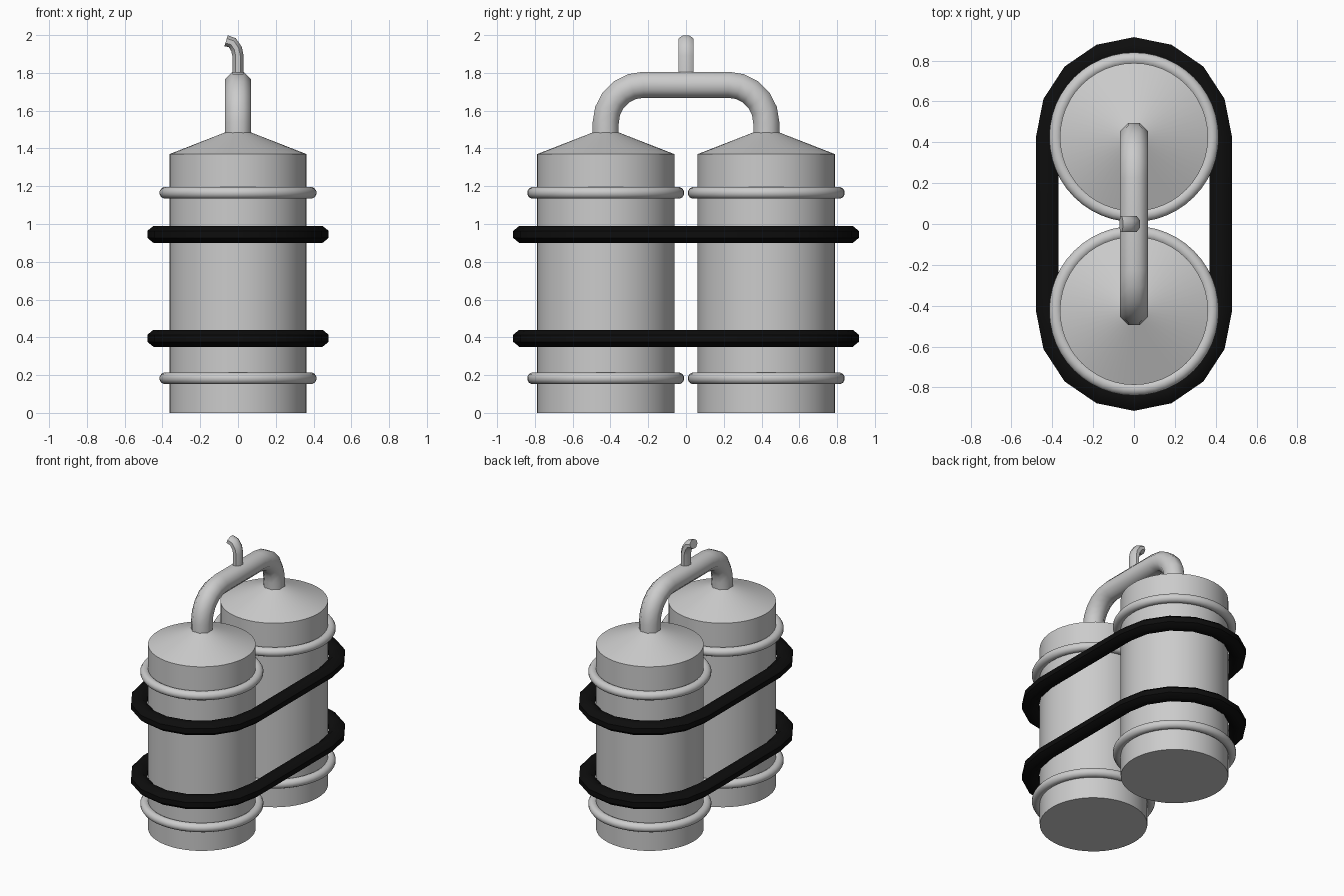
import bpy, bmesh, math
from mathutils import Vector

cube = bpy.data.objects.get("Cube")
if cube:
    bpy.data.objects.remove(cube)


def material(name, color, roughness):
    m = bpy.data.materials.new(name)
    m.use_nodes = True
    m.diffuse_color = color
    bsdf = m.node_tree.nodes["Principled BSDF"]
    bsdf.inputs["Base Color"].default_value = color
    bsdf.inputs["Roughness"].default_value = roughness
    return m


METAL = material("light grey metal", (0.6, 0.6, 0.6, 1), 0.5)
RUBBER = material("black rubber", (0.004, 0.004, 0.004, 1), 0.8)


def finish(name, bm, mat, angle=40):
    bmesh.ops.recalc_face_normals(bm, faces=bm.faces)
    mesh = bpy.data.meshes.new(name)
    bm.to_mesh(mesh)
    bm.free()
    mesh.materials.append(mat)
    obj = bpy.data.objects.new(name, mesh)
    bpy.context.collection.objects.link(obj)
    bpy.ops.object.select_all(action="DESELECT")
    obj.select_set(True)
    bpy.context.view_layer.objects.active = obj
    bpy.ops.object.shade_smooth_by_angle(angle=math.radians(angle))
    return obj


def skin(bm, rings, closed=False):
    """Join rings of vertices with quads; cap the ends of an open run."""
    n = len(rings[0])
    pairs = list(zip(rings, rings[1:]))
    if closed:
        pairs.append((rings[-1], rings[0]))
    for a, b in pairs:
        for i in range(n):
            j = (i + 1) % n
            bm.faces.new((a[i], a[j], b[j], b[i]))
    if not closed:
        bm.faces.new(rings[0])
        bm.faces.new(rings[-1])


def sweep(name, path, axis, width, depth, sides, mat, closed=False, angle=40):
    """Sweep an elliptical section along a flat path whose plane normal is axis."""
    bm = bmesh.new()
    axis = Vector(axis)
    path = [Vector(p) for p in path]
    last = len(path) - 1
    grow = 1 / math.cos(math.pi / sides)
    rings = []
    for k, p in enumerate(path):
        before = path[k - 1] if k or closed else p
        after = path[(k + 1) % len(path)] if k < last or closed else p
        side = axis.cross((after - before).normalized())
        ring = []
        for i in range(sides):
            t = 2 * math.pi * (i + 0.5) / sides
            ring.append(bm.verts.new(p + grow * (side * width * math.cos(t)
                                                 + axis * depth * math.sin(t))))
        rings.append(ring)
    skin(bm, rings, closed)
    return finish(name, bm, mat, angle)


def lathe(name, profile, y, sides, mat):
    bm = bmesh.new()
    rings = []
    for r, z in profile:
        angles = [2 * math.pi * i / sides for i in range(sides)]
        rings.append([bm.verts.new((r * math.cos(a), y + r * math.sin(a), z))
                      for a in angles])
    skin(bm, rings)
    return finish(name, bm, mat, 20)


def arc(cy, cz, r, start, end, steps):
    """Points of an arc in the plane x = 0, angles in degrees."""
    out = []
    for i in range(steps + 1):
        a = math.radians(start + (end - start) * i / steps)
        out.append((0, cy + r * math.cos(a), cz + r * math.sin(a)))
    return out


TANK_Y = 0.425

# Twin tanks with conical shoulders and raised hoops
for label, y in (("front", -TANK_Y), ("back", TANK_Y)):
    lathe(label + "_tank", [(0.363, 0), (0.363, 1.37), (0.068, 1.485)], y, 48, METAL)
    for level, z in (("lower", 0.183), ("upper", 1.165)):
        circle = []
        for i in range(48):
            a = 2 * math.pi * i / 48
            circle.append((0.383 * math.cos(a), y + 0.383 * math.sin(a), z))
        sweep(f"{label}_{level}_hoop", circle, (0, 0, 1), 0.032, 0.031, 12,
              METAL, closed=True, angle=60)

# Rubber straps looped around both tanks
for level, z in (("lower", 0.395), ("upper", 0.945)):
    loop = []
    for sign, start in ((1, 0), (-1, math.pi)):
        for i in range(9):
            a = start + math.pi * i / 8
            loop.append((0.425 * math.cos(a),
                         sign * TANK_Y + 0.435 * math.sin(a), z))
    sweep(level + "_strap", loop, (0, 0, 1), 0.055, 0.045, 8, RUBBER,
          closed=True, angle=50)

# Pipe bridging the two tank necks
bend, top = 0.2, 1.737
inner_y = TANK_Y - bend
pipe = [(0, -TANK_Y, 1.46)]
pipe += arc(-inner_y, top - bend, bend, 180, 90, 5)
pipe += arc(inner_y, top - bend, bend, 90, 0, 5)
pipe += [(0, TANK_Y, 1.46)]
sweep("connecting_pipe", pipe, (1, 0, 0), 0.069, 0.069, 8, METAL, angle=50)

# Small outlet curling over to the right
spout = [(0, 0, 1.75), (0, 0, 1.89), (-0.008, 0, 1.927),
         (-0.03, 0, 1.96), (-0.063, 0, 1.97)]
sweep("outlet_spout", spout, (0, 1, 0), 0.03, 0.04, 8, METAL, angle=50)
